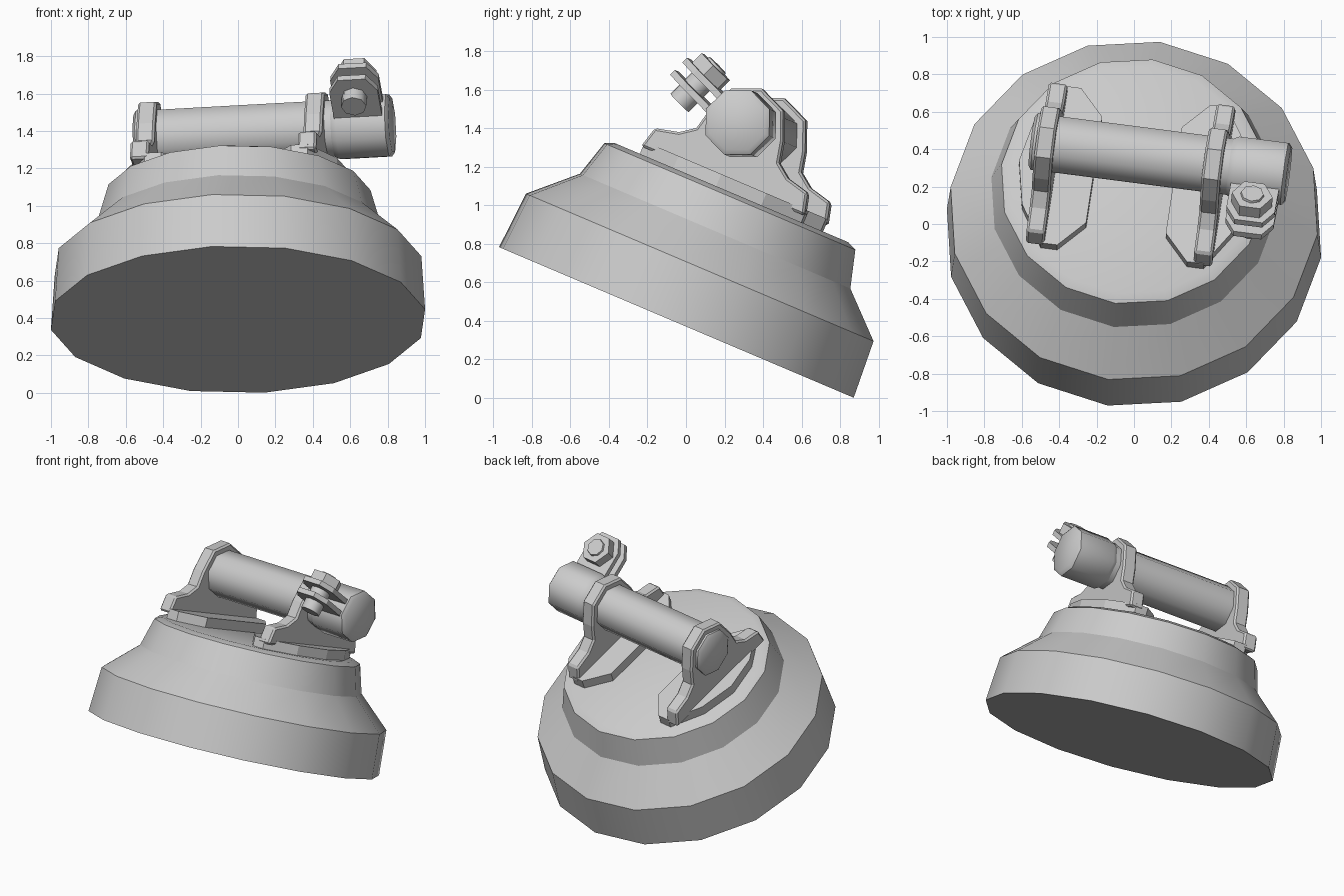
import bpy, bmesh, math
from mathutils import Matrix, Vector

cube = bpy.data.objects.get("Cube")
if cube:
    bpy.data.objects.remove(cube, do_unlink=True)

# Single grey material
grey = bpy.data.materials.new("light_grey")
grey.use_nodes = True
COL = (0.6, 0.6, 0.6, 1.0)
grey.diffuse_color = COL
grey.node_tree.nodes["Principled BSDF"].inputs["Base Color"].default_value = COL

# Whole assembly is turned about its own axis and tilted backwards
TILT = (Matrix.Translation((0, -0.05, 0.392))
        @ Matrix.Rotation(math.radians(-23), 4, 'X')
        @ Matrix.Rotation(math.radians(-8), 4, 'Z'))


def frame(x, y, z, origin=(0, 0, 0)):
    """Matrix placing local axes along the given directions."""
    m = Matrix((x, y, z)).transposed().to_4x4()
    return Matrix.Translation(origin) @ m


def finish(name, bm, mat, angle, bevel=0.0):
    bmesh.ops.recalc_face_normals(bm, faces=bm.faces)
    bm.transform(TILT @ mat)
    me = bpy.data.meshes.new(name)
    bm.to_mesh(me)
    bm.free()
    me.materials.append(grey)
    ob = bpy.data.objects.new(name, me)
    bpy.context.collection.objects.link(ob)
    bpy.ops.object.select_all(action='DESELECT')
    ob.select_set(True)
    bpy.context.view_layer.objects.active = ob
    if angle:
        bpy.ops.object.shade_smooth_by_angle(angle=math.radians(angle))
    if bevel:
        mod = ob.modifiers.new("edge_chamfer", 'BEVEL')
        mod.width, mod.segments = bevel, 1
        mod.limit_method, mod.angle_limit = 'ANGLE', math.radians(60)
    return ob


def lathe(name, profile, sides, mat=Matrix(), angle=30.0):
    """Turned part from (radius, height) pairs, capped at both ends."""
    bm = bmesh.new()
    rings = []
    for r, h in profile:
        rings.append([bm.verts.new((r * math.cos(2 * math.pi * i / sides),
                                    r * math.sin(2 * math.pi * i / sides), h))
                      for i in range(sides)])
    for a, b in zip(rings, rings[1:]):
        for i in range(sides):
            j = (i + 1) % sides
            bm.faces.new((a[i], a[j], b[j], b[i]))
    bm.faces.new(rings[0][::-1])
    bm.faces.new(rings[-1])
    return finish(name, bm, mat, angle)


def prism(name, outline, h0, h1, mat=Matrix(), bevel=0.0):
    """Flat outline extruded from h0 to h1."""
    bm = bmesh.new()
    low = [bm.verts.new((x, y, h0)) for x, y in outline]
    high = [bm.verts.new((x, y, h1)) for x, y in outline]
    n = len(outline)
    for i in range(n):
        j = (i + 1) % n
        bm.faces.new((low[i], low[j], high[j], high[i]))
    bm.faces.new(low[::-1])
    bm.faces.new(high)
    return finish(name, bm, mat, 0, bevel)


# Round base with a flared skirt and a neck
lathe("base", [(1.01, 0), (0.99, 0.31), (0.77, 0.515), (0.715, 0.71), (0.665, 0.732)], 16)

# Cross axis of the pin: height 1.08 above the base underside
PIN_H = 1.08
across = frame((0, 1, 0), (0, 0, 1), (1, 0, 0))
pin_frame = frame((0, 1, 0), (0, 0, 1), (1, 0, 0), (0, 0, PIN_H))

# Foot plates and upright brackets, one on each side
plate_half = [(0.215, 0.31), (0.35, 0.46), (0.44, 0.46), (0.57, 0.25)]
plate = plate_half + [(0.62, 0.0)] + [(x, -y) for x, y in reversed(plate_half)]
bracket_half = [(0.465, 0.77), (0.435, 0.885), (0.31, 0.915), (0.235, 0.97),
                (0.21, PIN_H), (0.148, PIN_H + 0.148)]
bracket = (bracket_half + [(0.0, PIN_H + 0.21)]
           + [(-y, h) for y, h in reversed(bracket_half)])
for side, s, inner, outer in (("right", -1, -0.52, -0.42), ("left", 1, 0.385, 0.485)):
    prism(side + "_foot_plate", [(s * x, y) for x, y in plate], 0.72, 0.80)
    prism(side + "_bracket", bracket, inner, outer, across, bevel=0.012)

# Pin with chamfered end cap on one side and a clamp collar on the other
lathe("pin_shaft", [(0.163, -0.45), (0.163, 0.54)], 8, pin_frame, 50)
lathe("pin_end_cap", [(0.14, -0.551), (0.165, -0.535), (0.165, -0.45)], 8, pin_frame, 50)
lathe("clamp_collar", [(0.163, 0.52), (0.18, 0.55), (0.18, 0.795), (0.18, 0.815),
                       (0.155, 0.833)], 8, pin_frame, 50)

# Clamp ears and bolt, pointing out radially from the collar
ca, sa = math.cos(math.radians(22.3)), math.sin(math.radians(22.3))
outward = Vector((0, -ca, sa))
bolt_axis = Vector((0, sa, ca))
bolt_frame = frame((1, 0, 0), -outward, bolt_axis,
                   Vector((0.672, 0, PIN_H)) + outward * 0.305)
ear = [(0.13, 0.22), (0.13, -0.04), (0.075, -0.13),
       (-0.075, -0.13), (-0.13, -0.04), (-0.13, 0.22)]
for name, h in (("lower_clamp_ear", -0.08), ("upper_clamp_ear", 0.01)):
    prism(name, ear, h, h + 0.035, bolt_frame)
lathe("bolt", [(0.068, -0.152), (0.068, 0.1), (0.06, 0.128)], 8, bolt_frame, 50)
lathe("bolt_nut", [(0.11, 0.045), (0.11, 0.115)], 6, bolt_frame, 30)
